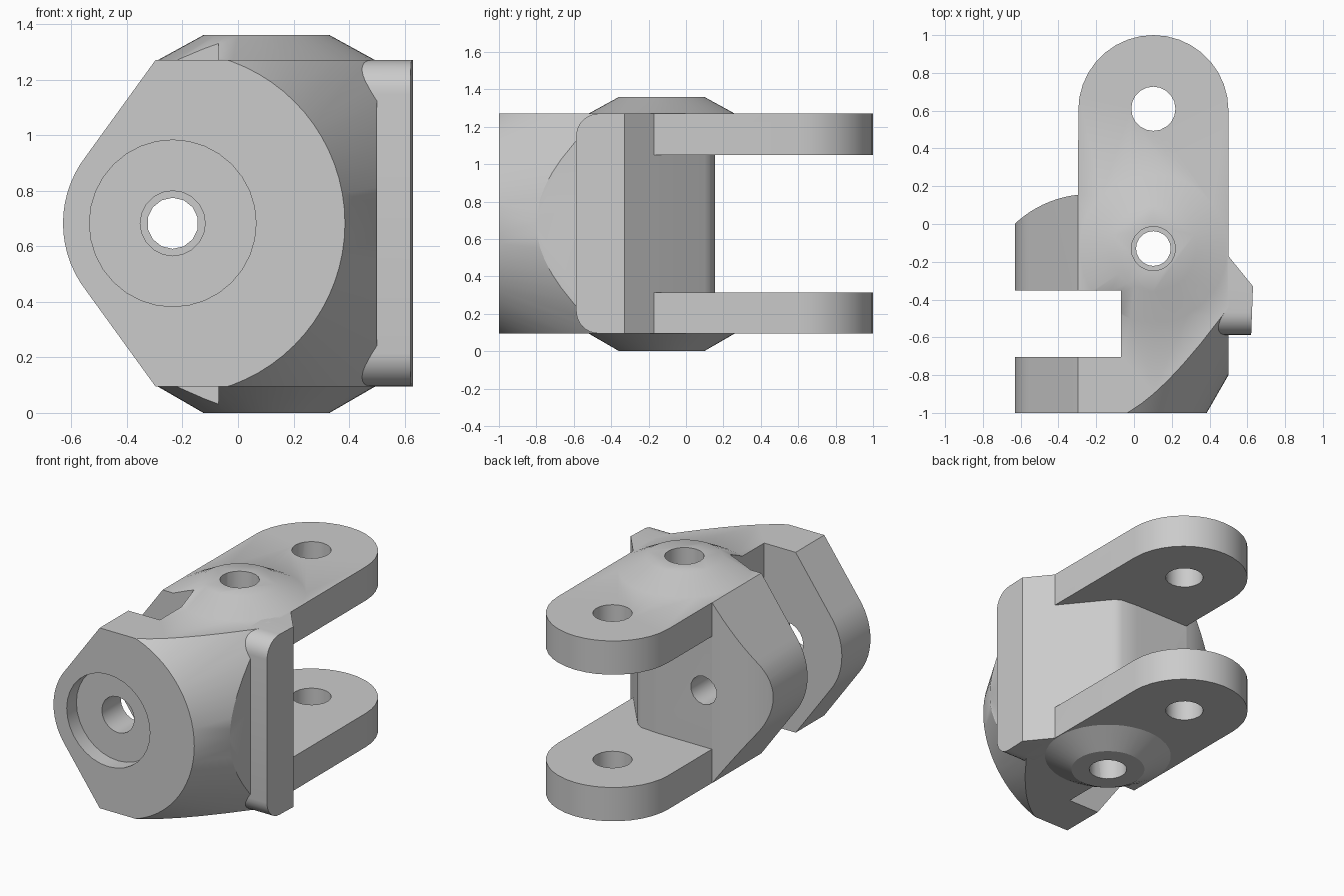
import bpy, bmesh, math
from mathutils import Matrix

if "Cube" in bpy.data.objects:
    bpy.data.objects.remove(bpy.data.objects["Cube"], do_unlink=True)

grey = bpy.data.materials.new("plain_grey")
grey.use_nodes = True
grey.diffuse_color = (0.6, 0.6, 0.6, 1)
grey.node_tree.nodes["Principled BSDF"].inputs["Base Color"].default_value = (0.6, 0.6, 0.6, 1)

TOP, BOTTOM, MID = 1.27, 0.095, 0.6825
PIN_X = -0.235                 # axis of the front pin, along y
POST_X, POST_Y = 0.1025, -0.13  # axis of the vertical post hole


def finish(bm, name):
    bmesh.ops.recalc_face_normals(bm, faces=bm.faces)
    mesh = bpy.data.meshes.new(name)
    bm.to_mesh(mesh)
    bm.free()
    mesh.materials.append(grey)
    obj = bpy.data.objects.new(name, mesh)
    bpy.context.collection.objects.link(obj)
    return obj


def prism(name, points, axis, low, high):
    """Extrude a 2D outline along one axis."""
    def place(p, h):
        return {"x": (h, p[0], p[1]), "y": (p[0], h, p[1]), "z": (p[0], p[1], h)}[axis]
    bm = bmesh.new()
    face = bm.faces.new([bm.verts.new(place(p, low)) for p in points])
    new = bmesh.ops.extrude_face_region(bm, geom=[face])["geom"]
    shift = [b - a for a, b in zip(place((0, 0), low), place((0, 0), high))]
    bmesh.ops.translate(bm, vec=shift, verts=[v for v in new if isinstance(v, bmesh.types.BMVert)])
    return finish(bm, name)


def cone(name, axis, centre, low, high, r_low, r_high, sides=32):
    """Frustum or cylinder along y or z."""
    bm = bmesh.new()
    bmesh.ops.create_cone(bm, cap_ends=True, segments=sides, radius1=r_low,
                          radius2=r_high, depth=high - low)
    half = (low + high) / 2
    if axis == "y":
        m = Matrix.Translation((centre[0], half, centre[1])) @ Matrix.Rotation(-math.pi / 2, 4, "X")
    else:
        m = Matrix.Translation((centre[0], centre[1], half))
    bmesh.ops.transform(bm, matrix=m, verts=bm.verts)
    return finish(bm, name)


def arc(cx, cy, r, start, end, steps):
    angles = [math.radians(start + (end - start) * i / steps) for i in range(steps + 1)]
    return [(cx + r * math.cos(a), cy + r * math.sin(a)) for a in angles]


def combine(target, tool, operation):
    mod = target.modifiers.new("combine", "BOOLEAN")
    mod.operation, mod.solver, mod.object = operation, "EXACT", tool
    bpy.context.view_layer.objects.active = target
    bpy.ops.object.modifier_apply(modifier=mod.name)
    bpy.data.objects.remove(tool, do_unlink=True)


def smooth(obj):
    bpy.ops.object.select_all(action="DESELECT")
    obj.select_set(True)
    bpy.context.view_layer.objects.active = obj
    bpy.ops.object.shade_smooth_by_angle(angle=math.radians(30))


# Body with two fork arms: plan outline, trimmed by front outline and front cone
plan = [(-0.8, -1), (0.5, -1)]
plan += arc(POST_X, 0.6025, 0.3975, 0, 180, 18)
plan += arc(PIN_X, -0.42, 0.578, 96, 150, 14)
body = prism("knuckle_body", plan, "z", -0.1, 1.5)

front = [(0.7, BOTTOM), (0.7, TOP), (-0.297, TOP)]
front += arc(PIN_X, MID, 0.395, 142, 218, 14)
front += [(-0.297, BOTTOM)]
combine(body, prism("front_trim", front, "y", -1.1, 1.1), "INTERSECT")
combine(body, cone("cone_trim", "y", (PIN_X, MID), -1.2, 1.2, 0.505, 1.885, 72), "INTERSECT")

# Gap between the fork arms
gap = [(0.62, -0.318), (0.28, 0.10), (0.255, 0.126), (0.22, 0.145), (0.1, 0.155),
       (-0.295, 0.155), (-0.5, 0.17), (-0.5, 1.2), (0.62, 1.2)]
combine(body, prism("fork_gap", gap, "z", 0.315, 1.05), "DIFFERENCE")

# Conical bosses above and below
post = (POST_X, POST_Y)
combine(body, cone("top_boss", "z", post, TOP - 0.002, 1.36, 0.395, 0.227, 40), "UNION")
combine(body, cone("bottom_boss", "z", post, 0, BOTTOM + 0.002, 0.227, 0.395, 40), "UNION")

# Side slot
slot = [(-1, -0.705), (-0.07, -0.705), (-0.07, -0.352), (-1, -0.352)]
combine(body, prism("side_slot", slot, "z", -0.2, 1.6), "DIFFERENCE")

# Fork holes, stepped post hole, stepped front pin hole
pin = (PIN_X, MID)
for axis, centre, low, high, radius, sides in (
        ("z", (POST_X, 0.61), -0.1, 1.5, 0.117, 20),
        ("z", post, -0.1, 1.5, 0.092, 20),
        ("z", post, -0.1, 0.3, 0.117, 20),
        ("z", post, 1.06, 1.5, 0.117, 20),
        ("y", pin, -1.1, 0.5, 0.092, 14),
        ("y", pin, -1.1, -0.6, 0.117, 20),
        ("y", pin, -1.1, -0.9, 0.3, 32)):
    combine(body, cone("hole", axis, centre, low, high, radius, radius, sides), "DIFFERENCE")
smooth(body)

# Side stop plate: bevelled plan with rounded front corners
stop = prism("side_stop_plate", [(0.5, -0.17), (0.42, -0.3), (0.42, -0.65), (0.618, -0.65), (0.63, -0.33)],
             "z", 0, 1.4)
r = 0.12
side = [(0, BOTTOM), (0, TOP)]
side += arc(-0.587 + r, TOP - r, r, 90, 180, 8)
side += arc(-0.587 + r, BOTTOM + r, r, 180, 270, 8)
combine(stop, prism("plate_trim", side, "x", 0.2, 0.8), "INTERSECT")
smooth(stop)
